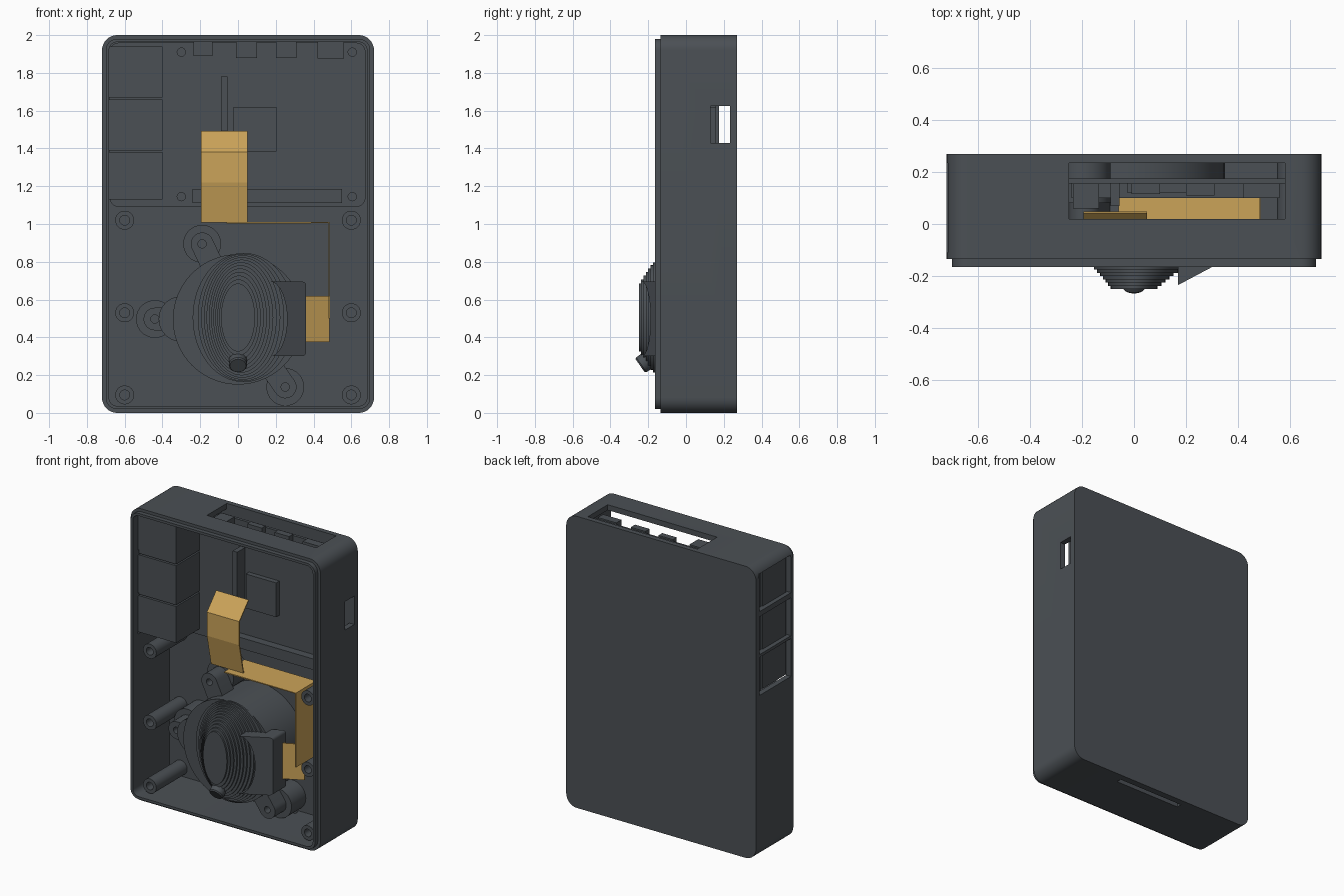
import bpy, bmesh, math
from mathutils import Vector

if "Cube" in bpy.data.objects:
    bpy.data.objects.remove(bpy.data.objects["Cube"])


def material(name, rgb):
    m = bpy.data.materials.new(name)
    m.diffuse_color = (*rgb, 1)
    m.use_nodes = True
    m.node_tree.nodes["Principled BSDF"].inputs["Base Color"].default_value = m.diffuse_color
    return m


DARK = material("dark_plastic", (0.07, 0.08, 0.09))
GOLD = material("gold_film", (0.6, 0.37, 0.1))


def loft(name, rings, mat=DARK, smooth=True):
    """Skin a list of equal-length point rings and cap both ends."""
    bm = bmesh.new()
    vs = [[bm.verts.new(p) for p in r] for r in rings]
    n = len(vs[0])
    for a, b in zip(vs, vs[1:]):
        for i in range(n):
            j = (i + 1) % n
            bm.faces.new((a[i], a[j], b[j], b[i]))
    bm.faces.new(vs[0])
    bm.faces.new(vs[-1])
    bmesh.ops.recalc_face_normals(bm, faces=bm.faces)
    me = bpy.data.meshes.new(name)
    bm.to_mesh(me)
    bm.free()
    ob = bpy.data.objects.new(name, me)
    bpy.context.collection.objects.link(ob)
    me.materials.append(mat)
    if smooth:
        shade(ob)
    return ob


def activate(ob):
    bpy.ops.object.select_all(action='DESELECT')
    ob.select_set(True)
    bpy.context.view_layer.objects.active = ob


def shade(ob):
    activate(ob)
    bpy.ops.object.shade_smooth_by_angle(angle=math.radians(30))


def prism(name, pts, y0, y1, mat=DARK):
    return loft(name, [[(x, y, z) for x, z in pts] for y in (y0, y1)], mat)


def box(name, x0, x1, y0, y1, z0, z1):
    return prism(name, [(x0, z0), (x1, z0), (x1, z1), (x0, z1)], y0, y1)


def ellipse(cx, cz, rx, rz, n=40):
    return [(cx + rx * math.cos(2 * math.pi * i / n), cz + rz * math.sin(2 * math.pi * i / n)) for i in range(n)]


def tube(name, x, z, r, hole, front, back, floor):
    """Post along y with a blind hole in its front end."""
    steps = [(r, back), (r, front), (hole, front), (hole, floor)]
    return loft(name, [[(a, y, b) for a, b in ellipse(x, z, q, q, 32)] for q, y in steps])


def rounded(x0, x1, z0, z1, r, n=8):
    pts = []
    for k, (cx, cz) in enumerate([(x1 - r, z1 - r), (x0 + r, z1 - r), (x0 + r, z0 + r), (x1 - r, z0 + r)]):
        for i in range(n + 1):
            a = math.pi / 2 * (k + i / n)
            pts.append((cx + r * math.cos(a), cz + r * math.sin(a)))
    return pts


def capsule(x0, z0, x1, z1, r, n=14):
    a0 = math.atan2(z1 - z0, x1 - x0)
    pts = []
    for cx, cz, s in ((x1, z1, -1), (x0, z0, 1)):
        for i in range(n + 1):
            a = a0 + s * math.pi / 2 + math.pi * i / n
            pts.append((cx + r * math.cos(a), cz + r * math.sin(a)))
    return pts


def cut(ob, cutters):
    for c in cutters:
        c.hide_render = True
        m = ob.modifiers.new("cut", 'BOOLEAN')
        m.operation = 'DIFFERENCE'
        m.solver = 'EXACT'
        m.object = c
        activate(ob)
        bpy.ops.object.modifier_apply(modifier=m.name)
        bpy.data.objects.remove(c)
    shade(ob)


# open-fronted case with a stepped lip
def case_ring(inset, y):
    return [(x, y, z) for x, z in rounded(-0.72 + inset, 0.72 - inset, inset, 2 - inset, 0.08 - inset)]


case = loft("case", [case_ring(i, y) for i, y in
                     [(0, 0.27), (0, -0.135), (0.02, -0.135), (0.02, -0.165), (0.037, -0.165), (0.037, 0.235)]])
PORTS = [(1.13, 1.38), (1.39, 1.66), (1.67, 1.94)]
openings = [box("top_cutter", -0.25, 0.58, 0.02, 0.235, 1.9, 2.1),
            box("right_cutter", 0.6, 0.8, 0.13, 0.232, 1.43, 1.625),
            box("bottom_cutter", -0.2, 0.3, 0.19, 0.225, -0.1, 0.1)]
for z0, z1 in [(1.12, 1.38), (1.4, 1.66), (1.695, 1.95)]:
    openings.append(box("port_cutter", -0.8, -0.6, -0.11, 0.234, z0, z1))
cut(case, openings)

# circuit board with mounting holes
board = prism("circuit_board", rounded(-0.68, 0.675, 1.09, 1.96, 0.05), 0.155, 0.175)
cut(board, [prism("hole_cutter", ellipse(x, z, 0.022, 0.022, 24), 0.1, 0.2)
            for x in (-0.3, 0.605) for z in (1.145, 1.91)])

# parts soldered to the board
for i, (z0, z1) in enumerate(PORTS):
    box(f"side_port_{i}", -0.69, -0.4, -0.1, 0.156, z0, z1)
for i, (x0, x1, y, z) in enumerate([(-0.235, -0.135, 0.06, 1.89), (-0.01, 0.1, 0.115, 1.88),
                                    (0.2, 0.31, 0.11, 1.88), (0.42, 0.56, 0.1, 1.875)]):
    box(f"top_port_{i}", x0, x1, y, 0.156, z, 1.97)
box("pin_header", -0.24, 0.55, 0.1, 0.156, 1.11, 1.185)
box("film_connector", -0.09, -0.055, 0.07, 0.156, 1.4, 1.78)
box("processor_chip", -0.025, 0.205, 0.12, 0.156, 1.385, 1.62)

# screw posts
for x in (-0.6, 0.6):
    for z in (0.095, 0.53, 1.02):
        tube("screw_post", x, z, 0.05, 0.026, -0.1, 0.24, 0.15)

# round camera housing
CX, CZ = 0.0, 0.495
prism("housing_drum", ellipse(CX, CZ, 0.345, 0.345, 64), -0.1, 0.238)
rings = []
STEPS = 12
for i in range(STEPS):
    t = i / (STEPS - 1)
    hx, hz = 0.27 - 0.18 * t ** 0.75, 0.342 - 0.162 * t ** 1.5
    for k in (0, 1):
        y = -0.1 - 0.15 * (i + k) / STEPS
        rings.append([(x, y, z) for x, z in ellipse(CX + 0.03 * (1 - t), CZ + 0.01, hx, hz, 64)])
loft("stepped_dome", rings)

# mounting lugs around the housing
for x, z in [(-0.19, 0.895), (-0.44, 0.497), (0.25, 0.137)]:
    prism("lug_base", ellipse(x, z, 0.1, 0.1), 0.08, 0.238)
    d = Vector((CX - x, CZ - z)).normalized() * 0.16
    lug = prism("lug_tab", capsule(x, z, x + d.x, z + d.y, 0.06), -0.04, 0.085)
    cut(lug, [prism("lug_cutter", ellipse(x, z, 0.022, 0.022, 24), -0.1, 0.05)])
prism("side_bulge", ellipse(-0.3, 0.497, 0.12, 0.12), -0.06, 0.238)

# slanted camera bracket with a concave inner edge
profile = rounded(0.0, 0.36, 0.3, 0.695, 0.02, 5)
profile = [p for p in profile if p[0] > 0.3]
right = [p for p in profile if p[1] < 0.5] + [p for p in profile if p[1] >= 0.5]
arc = [(0.17 + 0.09 * math.cos(a), 0.4975 + 0.1975 * math.sin(a))
       for a in (math.pi / 2 - math.pi * i / 16 for i in range(17))]
outline = right + arc
loft("camera_bracket", [[(x, -0.245 + 0.53 * (x - 0.15) + d, z) for x, z in outline] for d in (0, 0.14)])

# tilted control knob
tip, axis = Vector((0, -0.243, 0.25)), Vector((0, 0.82, 0.57))
side, up = Vector((1, 0, 0)), Vector((0, -0.57, 0.82))
loft("knob", [[tip + axis * d + side * u + up * v for u, v in ellipse(0, 0, r, r, 32)]
              for r, d in ((0.042, 0), (0.048, 0.008), (0.048, 0.16))])


# folded film cable: each piece is a bent sheet swept along a width vector
def film(name, path, width):
    w = Vector(width)
    bm = bmesh.new()
    pairs = [(bm.verts.new(p), bm.verts.new(Vector(p) + w)) for p in path]
    for (a, b), (c, d) in zip(pairs, pairs[1:]):
        bm.faces.new((a, b, d, c))
    me = bpy.data.meshes.new(name)
    bm.to_mesh(me)
    bm.free()
    me.materials.append(GOLD)
    ob = bpy.data.objects.new(name, me)
    bpy.context.collection.objects.link(ob)
    m = ob.modifiers.new("thickness", 'SOLIDIFY')
    m.thickness, m.offset = 0.008, 0
    activate(ob)
    bpy.ops.object.modifier_apply(modifier=m.name)


film("film_upper", [(-0.195, 0.045, 1.49), (-0.195, -0.055, 1.38), (-0.195, -0.055, 1.22),
                    (-0.195, -0.01, 1.01)], (0.245, 0, 0))
film("film_bend", [(-0.06, -0.065, 1.007), (0.482, -0.065, 1.007), (0.482, -0.065, 0.5)], (0, 0.22, 0))
film("film_end", [(0.35, -0.03, 0.375), (0.482, 0.035, 0.375)], (0, 0, 0.245))
